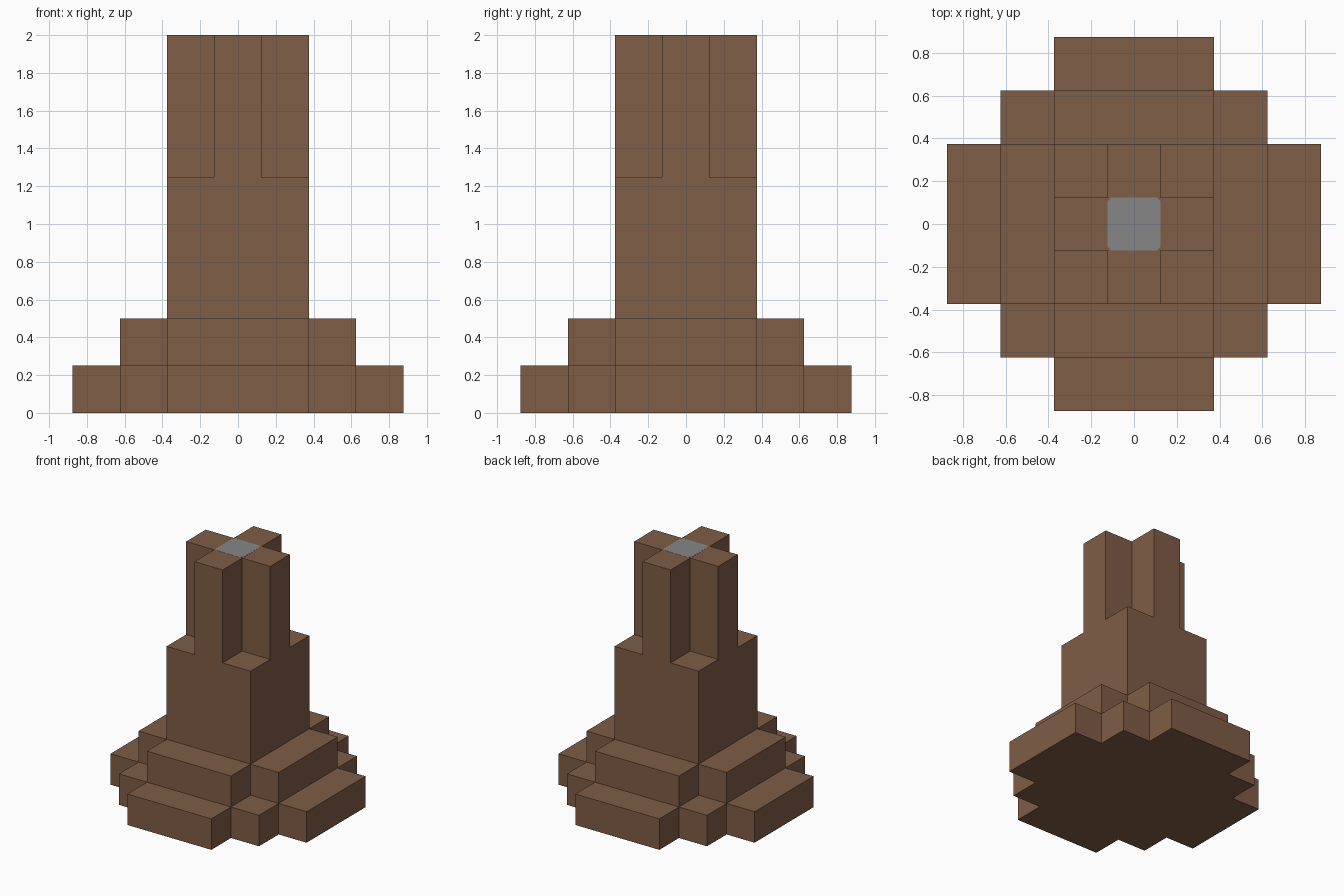
import bpy
import bmesh

cube = bpy.data.objects.get("Cube")
if cube:
    bpy.data.objects.remove(cube, do_unlink=True)


def make_material(name, colour):
    mat = bpy.data.materials.new(name)
    mat.use_nodes = True
    mat.diffuse_color = colour
    mat.node_tree.nodes["Principled BSDF"].inputs["Base Color"].default_value = colour
    return mat


brown = make_material("brown", (0.209, 0.109, 0.061, 1))
grey = make_material("grey", (0.238, 0.238, 0.238, 1))


def prism(name, corner, bottom, top, mat):
    """Extrude an outline made of one corner repeated by quarter turns."""
    outline = []
    for _ in range(4):
        outline += corner
        corner = [(-y, x) for x, y in corner]
    bm = bmesh.new()
    face = bm.faces.new([bm.verts.new((x, y, bottom)) for x, y in outline])
    result = bmesh.ops.extrude_face_region(bm, geom=[face], use_keep_orig=True)
    moved = [v for v in result["geom"] if isinstance(v, bmesh.types.BMVert)]
    bmesh.ops.translate(bm, verts=moved, vec=(0, 0, top - bottom))
    bmesh.ops.recalc_face_normals(bm, faces=bm.faces)
    mesh = bpy.data.meshes.new(name)
    bm.to_mesh(mesh)
    bm.free()
    mesh.materials.append(mat)
    obj = bpy.data.objects.new(name, mesh)
    bpy.context.collection.objects.link(obj)
    return obj


u = 0.125  # half the width of a pillar arm

# Stepped foot
prism("lower_step", [(7*u, 3*u), (5*u, 3*u), (5*u, 5*u), (3*u, 5*u), (3*u, 7*u)],
      0, 2*u, brown)
prism("upper_step", [(5*u, 3*u), (3*u, 3*u), (3*u, 5*u)], 2*u, 4*u, brown)

# Square shaft with a cross-shaped pillar above it
prism("shaft", [(3*u, 3*u)], 4*u, 10*u, brown)
prism("cross_pillar", [(3*u, u), (u, u), (u, 3*u)], 10*u, 16*u, brown)

# Grey cap plate with clipped corners
clip = u - 0.02
prism("cap_plate", [(u, clip), (clip, u)], 16*u - 0.002, 16*u + 0.001, grey)
